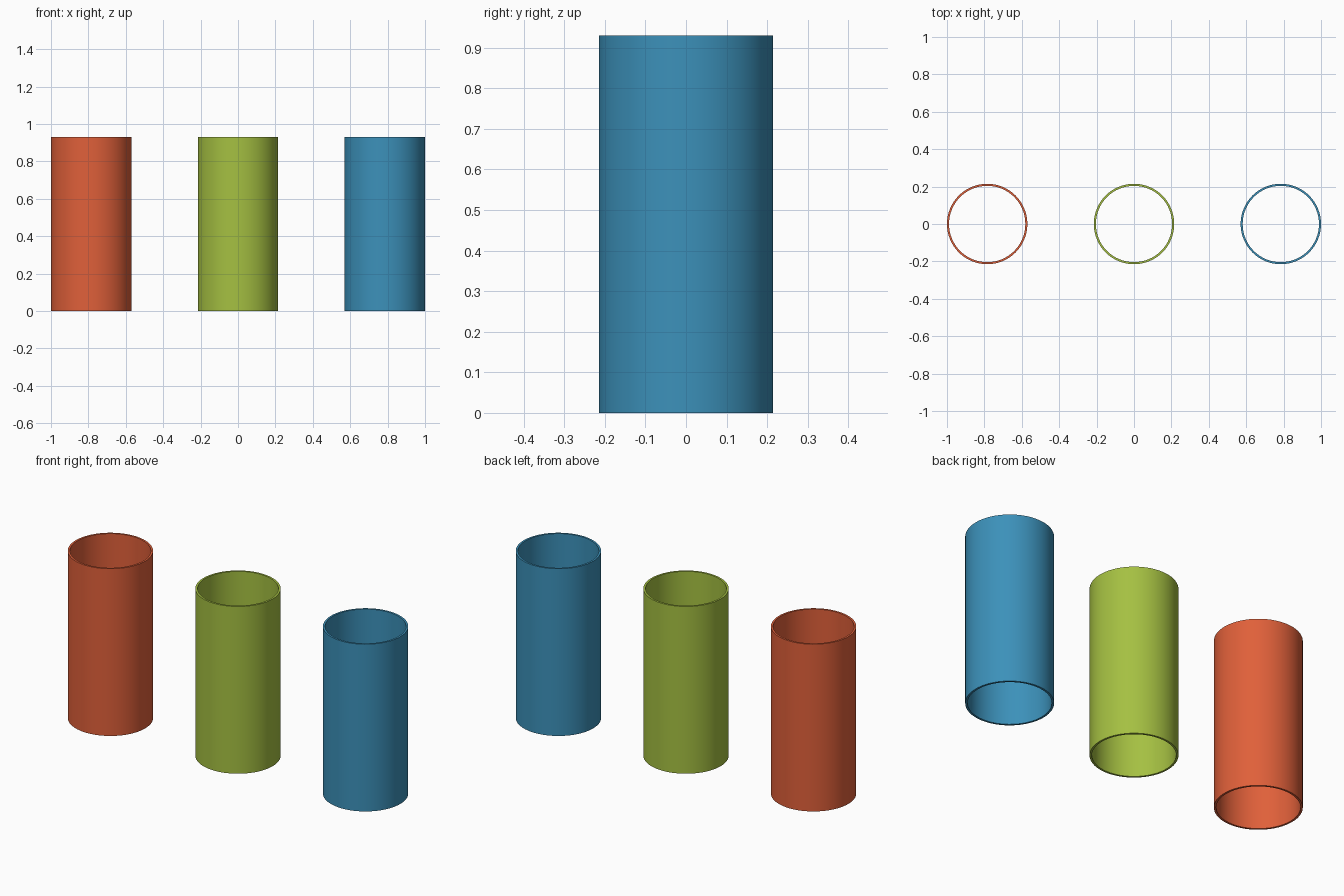
import bpy, bmesh, math

if "Cube" in bpy.data.objects:
    bpy.data.objects.remove(bpy.data.objects["Cube"])

HEIGHT, R_OUT, R_IN, SPACING, SIDES = 0.93, 0.215, 0.204, 0.785, 64


def make_material(name, colour):
    mat = bpy.data.materials.new(name)
    mat.diffuse_color = (*colour, 1.0)
    mat.use_nodes = True
    mat.node_tree.nodes["Principled BSDF"].inputs["Base Color"].default_value = mat.diffuse_color
    return mat


def make_tube(name, x, mat):
    """Thin-walled tube, open at both ends."""
    bm = bmesh.new()
    # closed wall profile: outer bottom, outer top, inner top, inner bottom
    profile = [(R_OUT, 0), (R_OUT, HEIGHT), (R_IN, HEIGHT), (R_IN, 0)]
    rings = []
    for r, z in profile:
        angles = [2 * math.pi * i / SIDES for i in range(SIDES)]
        rings.append([bm.verts.new((r * math.cos(a), r * math.sin(a), z)) for a in angles])
    for k in range(4):
        a, b = rings[k], rings[(k + 1) % 4]
        for i in range(SIDES):
            j = (i + 1) % SIDES
            bm.faces.new((a[i], a[j], b[j], b[i]))
    bmesh.ops.recalc_face_normals(bm, faces=bm.faces)
    mesh = bpy.data.meshes.new(name)
    bm.to_mesh(mesh)
    bm.free()
    mesh.materials.append(mat)
    obj = bpy.data.objects.new(name, mesh)
    obj.location.x = x
    bpy.context.collection.objects.link(obj)
    # smooth walls, crisp rims
    bpy.ops.object.select_all(action='DESELECT')
    obj.select_set(True)
    bpy.context.view_layer.objects.active = obj
    bpy.ops.object.shade_smooth_by_angle(angle=math.radians(30))


# Row of three coloured tubes
make_tube("red_tube", -SPACING, make_material("orange red", (0.745, 0.117, 0.042)))
make_tube("green_tube", 0, make_material("lime green", (0.376, 0.527, 0.054)))
make_tube("blue_tube", SPACING, make_material("sky blue", (0.045, 0.283, 0.491)))
